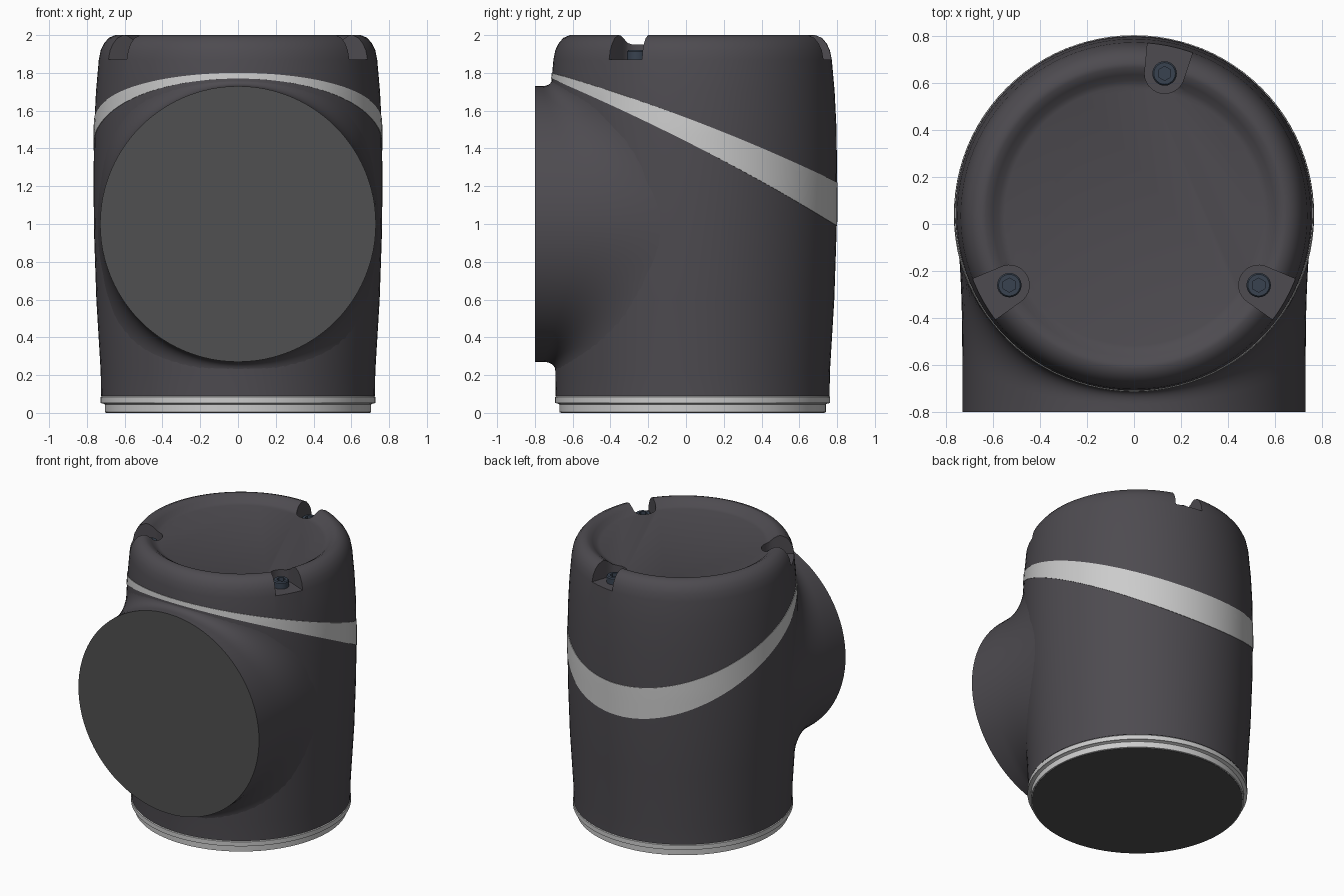
import bpy, bmesh
from math import sin, cos, asin, sqrt, pi, radians
from mathutils import Vector

if "Cube" in bpy.data.objects:
    bpy.data.objects.remove(bpy.data.objects["Cube"])

AXIS_Y = 0.035      # vertical axis of the housing
FRONT_Y = -0.8      # plane of the front flange
PORT_R, PORT_Z = 0.73, 1.0
SEG = 96

# outer wall of the housing as (radius, height)
WALL = [(0.725, 0.09), (0.727, 0.22), (0.75, 0.6), (0.762, 0.95), (0.765, 1.2),
        (0.762, 1.5), (0.752, 1.7), (0.737, 1.87), (0.727, 1.92), (0.71, 1.955),
        (0.685, 1.985), (0.65, 2.0)]
DISH = [(0.63, 1.998), (0.6, 1.98), (0.575, 1.958), (0.55, 1.95)]


def material(name, r, g, b, rough=0.5):
    m = bpy.data.materials.new(name)
    m.use_nodes = True
    m.diffuse_color = (r, g, b, 1)
    bsdf = m.node_tree.nodes["Principled BSDF"]
    bsdf.inputs["Base Color"].default_value = (r, g, b, 1)
    bsdf.inputs["Roughness"].default_value = rough
    return m


DARK = material("dark_shell", 0.075, 0.07, 0.08)
GREY = material("flange_grey", 0.08, 0.08, 0.082)
LIGHT = material("light_trim", 0.6, 0.6, 0.6)
STEEL = material("screw_steel", 0.04, 0.055, 0.08)


def loft(name, rings, mat=None, caps=(True, True), angle=35):
    """Bridge closed rings of points into one object."""
    bm = bmesh.new()
    rows = [[bm.verts.new(p) for p in ring] for ring in rings]
    n = len(rows[0])
    for a, b in zip(rows, rows[1:]):
        for i in range(n):
            j = (i + 1) % n
            bm.faces.new((a[i], a[j], b[j], b[i]))
    if caps[0]:
        bm.faces.new(rows[0][::-1])
    if caps[1]:
        bm.faces.new(rows[-1])
    bmesh.ops.recalc_face_normals(bm, faces=bm.faces)
    me = bpy.data.meshes.new(name)
    bm.to_mesh(me)
    bm.free()
    ob = bpy.data.objects.new(name, me)
    bpy.context.collection.objects.link(ob)
    if mat:
        me.materials.append(mat)
    smooth(ob, angle)
    return ob


def smooth(ob, angle=35):
    bpy.ops.object.select_all(action="DESELECT")
    ob.select_set(True)
    bpy.context.view_layer.objects.active = ob
    bpy.ops.object.shade_smooth_by_angle(angle=radians(angle))


def circle(r, z, cx=0.0, cy=AXIS_Y, n=SEG):
    return [(cx + r * sin(2 * pi * i / n), cy - r * cos(2 * pi * i / n), z)
            for i in range(n)]


def wall_radius(z):
    for (r0, z0), (r1, z1) in zip(WALL, WALL[1:]):
        if z <= z1:
            return r0 + (r1 - r0) * (z - z0) / (z1 - z0)
    return WALL[-1][0]


def on_wall(theta, z, offset=0.0):
    """Point on the wall; theta is 0 at the front, positive towards +x."""
    r = wall_radius(z) + offset
    return Vector((r * sin(theta), AXIS_Y - r * cos(theta), z))


def band_height(theta, z_front, z_back):
    s = (1 - cos(theta)) / 2
    return z_front + (z_back - z_front) * s + 0.16 * s * (1 - s)


# housing with a dished lid
housing = loft("housing", [circle(r, z) for r, z in WALL + DISH], DARK)

# screw pockets cut into the lid rim, and the screws in them
for k, (sx, sy) in enumerate([(0.13, 0.64), (-0.53, -0.26), (0.53, -0.26)]):
    out = Vector((sx, sy - AXIS_Y, 0)).normalized()
    side = Vector((-out.y, out.x, 0))
    centre = Vector((sx, sy, 0))
    outline = [centre - out * 0.085 * sin(a) + side * 0.085 * cos(a)
               for a in [pi * i / 14 for i in range(15)]]
    outline += [centre + out * 0.3 - side * 0.12, centre + out * 0.3 + side * 0.12]
    cutter = loft("pocket_cutter",
                  [[p + Vector((0, 0, z)) for p in outline] for z in (1.87, 2.1)])
    cutter.hide_render = True
    mod = housing.modifiers.new("pocket", "BOOLEAN")
    mod.operation, mod.solver, mod.object = "DIFFERENCE", "EXACT", cutter
    bpy.context.view_layer.objects.active = housing
    bpy.ops.object.modifier_apply(modifier=mod.name)
    bpy.data.objects.remove(cutter)

    def ring(r, z, hexagonal=False):
        if not hexagonal:
            return circle(r, z, sx, sy, 24)
        # hexagon resampled to the same point count
        pts = []
        for i in range(24):
            a = Vector(circle(r, z, sx, sy, 6)[i // 4])
            b = Vector(circle(r, z, sx, sy, 6)[(i // 4 + 1) % 6])
            pts.append(a.lerp(b, (i % 4) / 4))
        return pts

    loft(f"screw_{k + 1}", [ring(0.052, 1.86), ring(0.052, 1.912), ring(0.046, 1.92),
                            ring(0.03, 1.92, True), ring(0.03, 1.89, True)], STEEL)
smooth(housing)

# slanted light band that widens towards the back
band_rings = []
for t, offset in [(0, -0.01), (0, 0.003), (0.25, 0.003), (0.5, 0.003),
                  (0.75, 0.003), (1, 0.003), (1, -0.01)]:
    row = []
    for i in range(SEG):
        th = 2 * pi * i / SEG
        low, high = band_height(th, 1.77, 0.99), band_height(th, 1.80, 1.22)
        row.append(on_wall(th, low + (high - low) * t, offset))
    band_rings.append(row)
loft("slanted_band", band_rings, LIGHT, caps=(False, False))

# front port: round flange that blends into the wall with a fillet
STEPS = 10
port_rings = [[] for _ in range(STEPS + 2)]
for i in range(SEG):
    phi = 2 * pi * i / SEG
    x, z = PORT_R * cos(phi), PORT_Z + PORT_R * sin(phi)
    r = wall_radius(z)
    corner = Vector((x, AXIS_Y - sqrt(r * r - x * x), z))
    reach = 0.6 * (corner.y - FRONT_Y)
    theta = asin(x / r) + reach * cos(phi) / r
    theta = max(-pi / 2, min(pi / 2, theta))
    end_z = max(0.22, z + reach * sin(phi))
    end_z = min(end_z, band_height(theta, 1.77, 0.99) - 0.005)
    end = on_wall(theta, end_z, -0.002)
    start = corner - Vector((0, reach, 0))
    port_rings[0].append(Vector((x, FRONT_Y, z)))
    for s in range(STEPS + 1):
        t = s / STEPS
        port_rings[s + 1].append(start.lerp(corner, t).lerp(corner.lerp(end, t), t))
loft("front_port", port_rings, DARK, caps=(False, False))

# flat plate closing the port
plate = [[Vector((p.x, y, p.z)) for p in port_rings[0]] for y in (FRONT_Y, FRONT_Y + 0.01)]
loft("front_plate", plate, GREY)

# stepped trim ring and base plate
loft("base_ring", [circle(r, z) for r, z in
                   [(0.7, 0.002), (0.705, 0.004), (0.705, 0.045), (0.715, 0.05),
                    (0.728, 0.052), (0.728, 0.084), (0.722, 0.09)]], LIGHT)
loft("base_plate", [circle(0.698, z) for z in (0, 0.02)], GREY)
